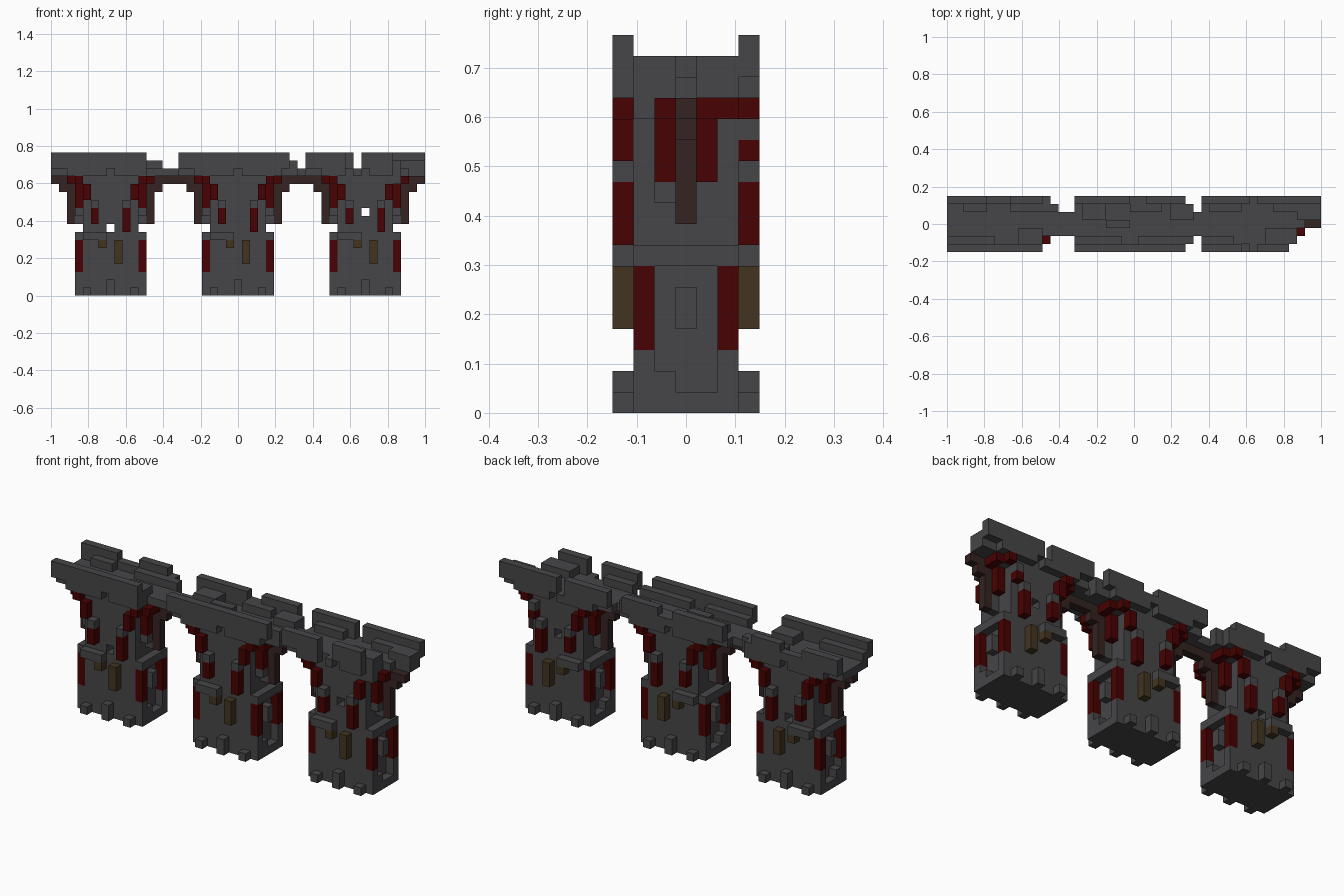
import bpy, bmesh
from mathutils import Vector

old = bpy.data.objects.get("Cube")
if old:
    bpy.data.objects.remove(old)

NX, NY = 47, 7
U = 2 / NX
COLOURS = {
    "stone_grey": (0.061, 0.061, 0.066),
    "dark_red": (0.064, 0.0005, 0.0005),
    "rib_brown": (0.035, 0.017, 0.016),
    "olive": (0.054, 0.035, 0.014),
}
GREY, RED, BROWN, OLIVE = range(4)
MATS = []
for name, rgb in COLOURS.items():
    m = bpy.data.materials.new(name)
    m.use_nodes = True
    m.diffuse_color = (*rgb, 1)
    bsdf = m.node_tree.nodes["Principled BSDF"]
    bsdf.inputs["Base Color"].default_value = (*rgb, 1)
    bsdf.inputs["Roughness"].default_value = 0.9
    MATS.append(m)

cells = {}


def block(part, x, y, z, colour=GREY):
    """Fill an inclusive range of unit blocks; each range is (first, last)."""
    for i in range(x[0], x[1] + 1):
        for j in range(y[0], y[1] + 1):
            for k in range(z[0], z[1] + 1):
                cells[i, j, k] = (part, colour)


def carve(x, y, z):
    for i in range(x[0], x[1] + 1):
        for j in range(y[0], y[1] + 1):
            for k in range(z[0], z[1] + 1):
                cells.pop((i, j, k), None)


def faces_pair(part, x, y, z, colour=GREY):
    """The same block on the front and on the back."""
    block(part, x, (y, y), z, colour)
    block(part, x, (6 - y, 6 - y), z, colour)


def pillar(part, s, hole=None):
    e = s + 8
    mid = s + 4
    # base with panelled ends and red corner strips
    block(part, (s, e), (1, 5), (0, 7))
    for end in (s, e):
        carve((end, end), (2, 4), (1, 6))
        block(part, (end, end), (2, 2), (1, 1))
        block(part, (end, end), (3, 3), (4, 5))
        faces_pair(part, (end, end), 1, (3, 6), RED)
    # footing stones
    for off, top in ((1, 0), (4, 1), (7, 0)):
        faces_pair(part, (s + off, s + off), 0, (0, top))
    # olive hangings beside a short stone ledge
    faces_pair(part, (s + 5, s + 5), 0, (4, 6), OLIVE)
    faces_pair(part, (s + 3, s + 3), 0, (6, 6), OLIVE)
    faces_pair(part, (s + 1, s + 3), 0, (7, 7))
    # shaft with end ribs flaring to the deck
    block(part, (s + 1, e - 1), (1, 5), (8, 13))
    block(part, (s, e), (3, 3), (9, 10))
    block(part, (s, e), (2, 2), (10, 10))
    block(part, (s, e), (2, 4), (11, 13))
    block(part, (s, e), (1, 5), (14, 14))
    # red corbels stepping outward
    faces_pair(part, (s + 2, s + 2), 0, (9, 10), RED)
    faces_pair(part, (e - 2, e - 2), 0, (8, 10), RED)
    for side in (1, -1):
        edge = s if side == 1 else e
        faces_pair(part, (edge + 2 * side,) * 2, 0, (11, 11))
        faces_pair(part, (edge + side,) * 2, 0, (12, 13), RED)
        faces_pair(part, (edge, edge), 0, (14, 14), RED)
        faces_pair(part, (edge, edge), 2, (11, 13), RED)
        out = edge - side
        faces_pair(part, (out, out), 1, (14, 14), RED)
        faces_pair(part, (out, out), 2, (14, 14), RED)
        # central rib bracket
        rib = "arch_rib"
        block(rib, (out, out), (3, 3), (9, 14), BROWN)
        block(rib, (out - side,) * 2, (3, 3), (13, 14), BROWN)
    # parapet seat over the pillar, open at the middle
    faces_pair(part, (s - 1, mid - 1), 0, (15, 15))
    faces_pair(part, (mid + 1, e + 1), 0, (15, 15))
    if hole:
        carve((mid, mid), (0, 6), (hole, hole))


pillar("right_pillar", 3, 8)
pillar("middle_pillar", 19)
pillar("left_pillar", 35, 10)

# ribs under the arches
for a, b in ((0, 2), (12, 18), (28, 34), (44, 46)):
    block("arch_rib", (a, b), (3, 3), (14, 14), BROWN)

# broken corners of the left pillar and the arch beside the right pillar
carve((44, 46), (0, 1), (14, 14))
carve((43, 46), (0, 0), (14, 15))
carve((12, 12), (0, 0), (15, 15))
block("left_pillar", (42, 42), (6, 6), (13, 13))

# deck rows, broken away around the arches
ROWS = {
    1: ((0, 11), (16, 30), (32, 43)),
    2: ((0, 43),),
    3: ((0, 44),),
    4: ((0, 46),),
    5: ((0, 13), (16, 30), (32, 46)),
}
for row, spans in ROWS.items():
    for span in spans:
        block("deck", span, (row, row), (15, 15))

# loose raised paving
for x, y in (((0, 5), (1, 1)), ((2, 4), (5, 5)), ((8, 13), (5, 5)), ((9, 11), (1, 2)),
             ((16, 21), (1, 1)), ((17, 19), (4, 5)), ((23, 26), (5, 5)), ((24, 30), (1, 1)),
             ((28, 30), (4, 5)), ((32, 35), (1, 1)), ((33, 36), (5, 5)), ((40, 43), (1, 2)),
             ((41, 46), (5, 5)), ((44, 46), (4, 4)), ((20, 22), (3, 3))):
    block("deck", x, y, (16, 16))

# front parapet
for span in ((0, 11), (16, 29), (32, 36), (39, 42)):
    block("front_parapet", span, (0, 0), (16, 17))
carve((37, 37), (0, 0), (15, 15))

# back parapet with raised merlons
for span in ((0, 12), (16, 29), (32, 37), (39, 46)):
    block("back_parapet", span, (6, 6), (16, 16))
for span in ((0, 4), (8, 11), (16, 22), (25, 29), (32, 37), (39, 46)):
    block("back_parapet", span, (6, 6), (17, 17))

# turn the exposed block sides into one mesh per part
AXES = [Vector(v) for v in ((1, 0, 0), (0, 1, 0), (0, 0, 1))]
for part in sorted({p for p, c in cells.values()}):
    bm = bmesh.new()
    for cell, (owner, colour) in cells.items():
        if owner != part:
            continue
        centre = Vector(cell) + Vector((0.5, 0.5, 0.5))
        for a in range(3):
            for sign in (1, -1):
                n = AXES[a] * sign
                if tuple(int(c) for c in Vector(cell) + n) in cells:
                    continue
                p = AXES[(a + 1) % 3] / 2
                q = AXES[(a + 2) % 3] / 2 * sign
                corners = (-p - q, p - q, p + q, q - p)
                verts = []
                for c in corners:
                    w = centre + n / 2 + c
                    verts.append(bm.verts.new(((w.x - NX / 2) * U, (w.y - NY / 2) * U, w.z * U)))
                bm.faces.new(verts).material_index = colour
    bmesh.ops.remove_doubles(bm, verts=bm.verts, dist=U / 100)
    bmesh.ops.dissolve_limit(bm, angle_limit=0.01, verts=bm.verts, edges=bm.edges,
                             delimit={"MATERIAL"})
    mesh = bpy.data.meshes.new(part)
    bm.to_mesh(mesh)
    bm.free()
    for m in MATS:
        mesh.materials.append(m)
    bpy.context.scene.collection.objects.link(bpy.data.objects.new(part, mesh))
